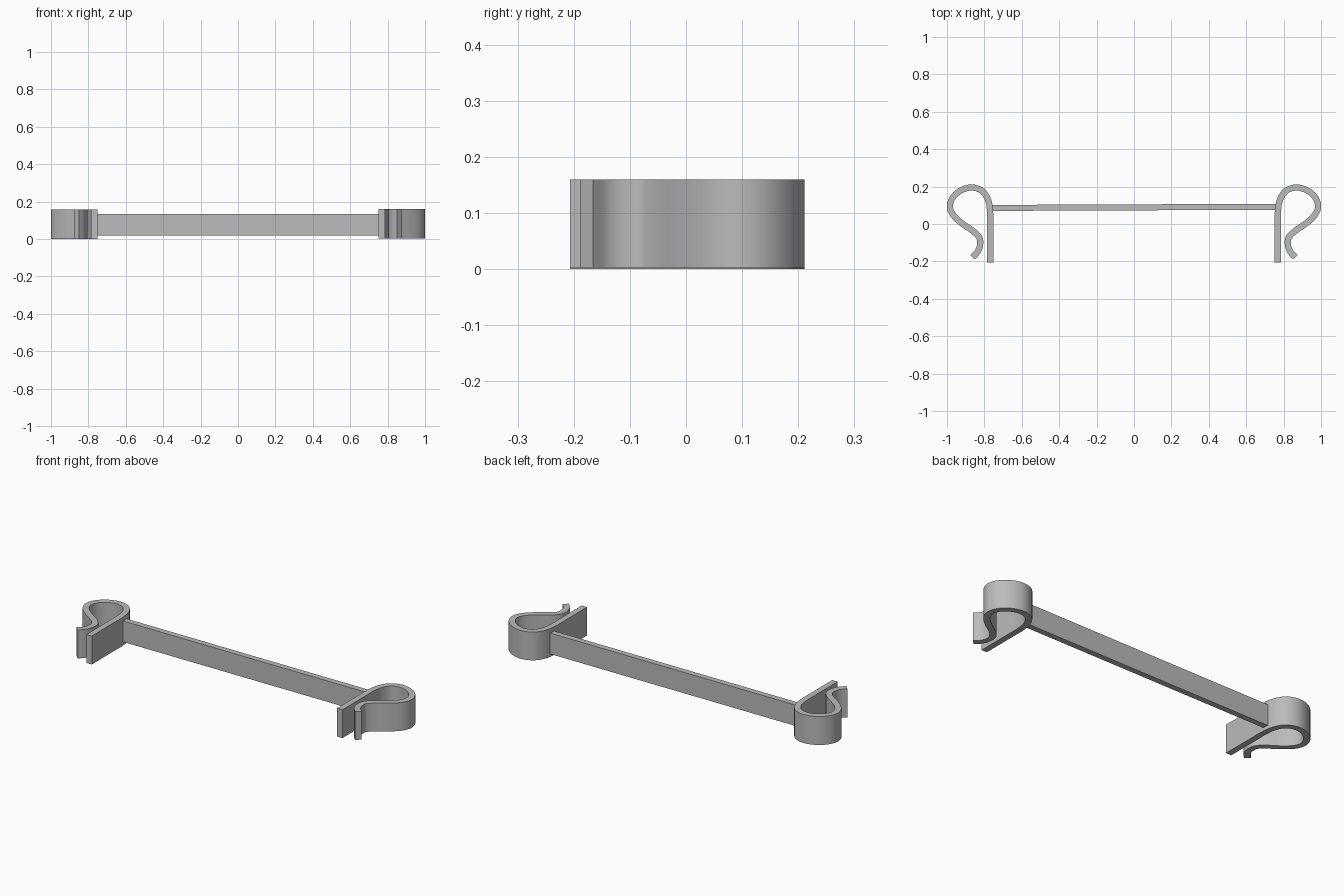
import bpy
import bmesh
import math
from mathutils import Vector

cube = bpy.data.objects.get("Cube")
if cube:
    bpy.data.objects.remove(cube, do_unlink=True)

# Single grey material
grey = bpy.data.materials.new("plain grey")
grey.use_nodes = True
colour = (0.5, 0.5, 0.5, 1)
grey.diffuse_color = colour
grey.node_tree.nodes["Principled BSDF"].inputs["Base Color"].default_value = colour

THICK = 0.033
ARM_START = Vector((0.769, -0.207))
# Centre line of the spring loop, from the top of the straight arm to the lip
LOOP = [Vector(p) for p in (
    (0.769, 0.0), (0.769, 0.06), (0.779, 0.125), (0.81, 0.175), (0.865, 0.195),
    (0.925, 0.18), (0.97, 0.14), (0.984, 0.09), (0.963, 0.043), (0.915, 0.0),
    (0.86, -0.038), (0.827, -0.073), (0.823, -0.112), (0.836, -0.148), (0.863, -0.177))]


def smooth_path(pts, steps=5):
    """Catmull-Rom interpolation through the points."""
    ext = [2 * pts[0] - pts[1]] + pts + [2 * pts[-1] - pts[-2]]
    out = []
    for a, b, c, d in zip(ext, ext[1:], ext[2:], ext[3:]):
        for i in range(steps):
            t = i / steps
            out.append(0.5 * (2 * b + (c - a) * t + (2 * a - 5 * b + 4 * c - d) * t * t
                              + (3 * b - a - 3 * c + d) * t ** 3))
    return out + [pts[-1]]


def finish(bm, name):
    bmesh.ops.recalc_face_normals(bm, faces=bm.faces)
    mesh = bpy.data.meshes.new(name)
    bm.to_mesh(mesh)
    bm.free()
    mesh.materials.append(grey)
    obj = bpy.data.objects.new(name, mesh)
    bpy.context.collection.objects.link(obj)
    bpy.ops.object.select_all(action='DESELECT')
    obj.select_set(True)
    bpy.context.view_layer.objects.active = obj
    bpy.ops.object.shade_smooth_by_angle(angle=math.radians(30))
    return obj


def clip(name, side, z0, z1):
    """Sweep a rectangular strip section along the clip path."""
    path = [ARM_START] + smooth_path(LOOP)
    bm = bmesh.new()
    rings = []
    for i, p in enumerate(path):
        along = (path[min(i + 1, len(path) - 1)] - path[max(i - 1, 0)]).normalized()
        off = Vector((-along.y, along.x)) * THICK / 2
        rings.append([bm.verts.new((side * q.x, q.y, z)) for q, z in
                      ((p + off, z0), (p - off, z0), (p - off, z1), (p + off, z1))])
    for r, s in zip(rings, rings[1:]):
        for k in range(4):
            n = (k + 1) % 4
            bm.faces.new((r[k], r[n], s[n], s[k]))
    bm.faces.new(rings[0])
    bm.faces.new(rings[-1])
    return finish(bm, name)


# Spring clips at both ends
clip("left_clip", 1, 0.003, 0.16)
clip("right_clip", -1, 0.0, 0.158)

# Flat bar joining the two straight arms
bm = bmesh.new()
bmesh.ops.create_cube(bm, size=1)
bmesh.ops.scale(bm, vec=(1.52, 0.032, 0.116), verts=bm.verts)
bar = finish(bm, "connecting_bar")
bar.location = (0, 0.089, 0.077)
bar.rotation_euler.z = 0.004
